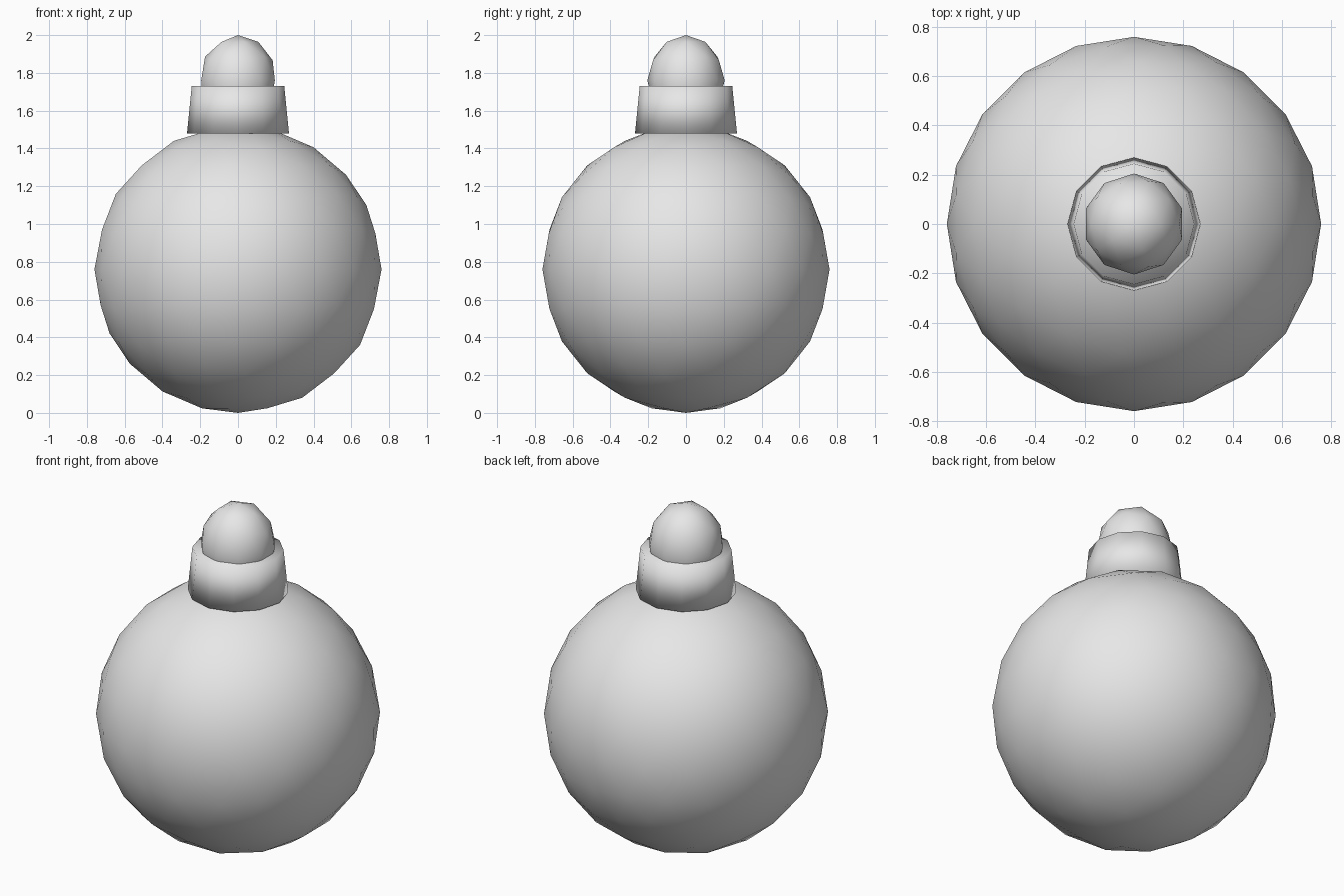
import bpy

cube = bpy.data.objects.get("Cube")
if cube:
    bpy.data.objects.remove(cube, do_unlink=True)

# One plain pale grey for every part
grey = bpy.data.materials.new("pale_grey")
grey.use_nodes = True
colour = (0.8, 0.8, 0.8, 1)
grey.diffuse_color = colour
grey.node_tree.nodes["Principled BSDF"].inputs["Base Color"].default_value = colour


def finish(name):
    """Name the new part, colour it and shade it smooth all over."""
    part = bpy.context.object
    part.name = name
    part.data.materials.append(grey)
    bpy.ops.object.shade_smooth()
    return part


# Round body
bpy.ops.mesh.primitive_ico_sphere_add(subdivisions=3, radius=0.76, location=(0, 0, 0.76))
finish("body")

# Tapered cap collar
bpy.ops.mesh.primitive_cone_add(vertices=12, radius1=0.27, radius2=0.245,
                                depth=0.25, location=(0, 0, 1.605))
finish("collar")

# Stretched knob on top
bpy.ops.mesh.primitive_ico_sphere_add(subdivisions=2, radius=0.205, location=(0, 0, 1.76))
knob = finish("knob")
knob.scale.z = 0.24 / 0.205
